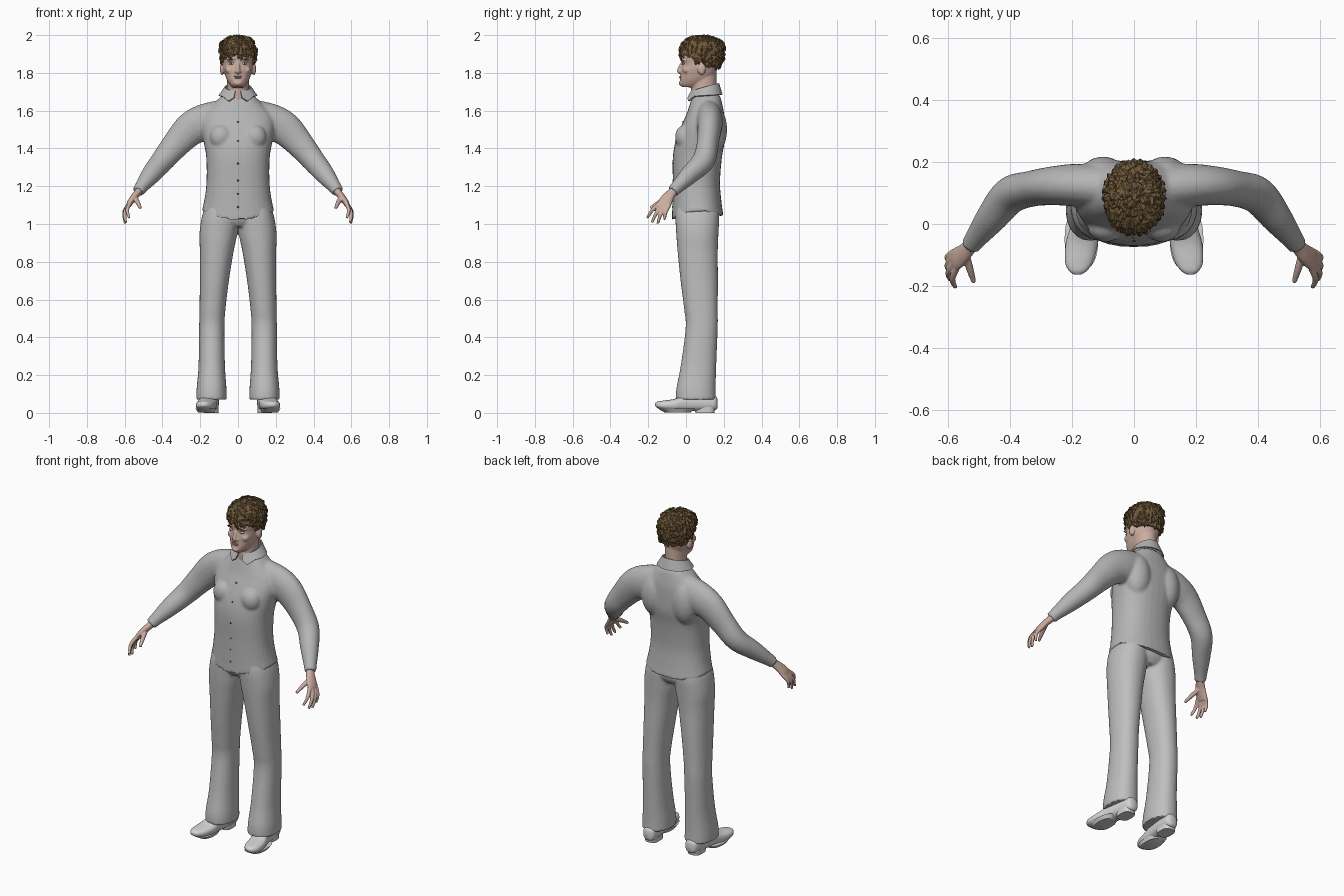
import bpy, bmesh, math, random
from mathutils import Vector, Matrix

if "Cube" in bpy.data.objects:
    bpy.data.objects.remove(bpy.data.objects["Cube"])
random.seed(4)


def mat(name, *rgb):
    m = bpy.data.materials.new(name)
    m.diffuse_color = (*rgb, 1)
    m.use_nodes = True
    m.node_tree.nodes["Principled BSDF"].inputs["Base Color"].default_value = m.diffuse_color
    return m


SHIRT = mat("shirt grey", .46, .46, .46)
TROUSER = mat("trouser grey", .52, .52, .52)
SHOE = mat("shoe white", .66, .66, .66)
SKIN = mat("skin", .60, .42, .35)
HAIR = mat("hair brown", .17, .105, .045)
LIP = mat("lip", .42, .25, .22)
EYE = mat("eye white", .62, .62, .62)
DARK = mat("dark grey", .12, .11, .10)


def spline(st, k=5):
    """Catmull-Rom through tuples of numbers."""
    out = []
    for i in range(len(st) - 1):
        a, b, c, d = st[max(i - 1, 0)], st[i], st[i + 1], st[min(i + 2, len(st) - 1)]
        for j in range(k):
            t = j / k
            out.append([.5 * (2 * q + (r - p) * t + (2 * p - 5 * q + 4 * r - s) * t * t
                              + (3 * q - p - 3 * r + s) * t ** 3) for p, q, r, s in zip(a, b, c, d)])
    return out + [list(st[-1])]


def ring(c, u, v, e=2.0, n=32):
    pts = []
    for i in range(n):
        a = 2 * math.pi * i / n
        x, y = math.cos(a), math.sin(a)
        pts.append(Vector(c) + u * math.copysign(abs(x) ** (2 / e), x)
                   + v * math.copysign(abs(y) ** (2 / e), y))
    return pts


def skin(bm, rings, mirror=False):
    """Closed skin over rings, optionally with its mirror image."""
    for s in ((1, -1) if mirror else (1,)):
        vs = [[bm.verts.new((p.x * s, p.y, p.z)) for p in r] for r in rings]
        new = []
        for a, b in zip(vs, vs[1:]):
            n = len(a)
            new += [bm.faces.new((a[i], a[(i + 1) % n], b[(i + 1) % n], b[i])) for i in range(n)]
        new += [bm.faces.new(vs[0]), bm.faces.new(vs[-1])]
        bmesh.ops.recalc_face_normals(bm, faces=new)


def upright(st, e=2.0, k=5):
    """Horizontal rings from (z, cx, cy, rx, ry)."""
    return [ring((x, y, z), Vector((rx, 0, 0)), Vector((0, ry, 0)), e) for z, x, y, rx, ry in spline(st, k)]


def profile(st, e=2.2, k=5):
    """Horizontal rings from (z, half width, front y, back y)."""
    return upright([(z, 0, (f + b) / 2, w, (b - f) / 2) for z, w, f, b in st], e, k)


def tube(st, hint=(0, 1, 0), k=5, n=20):
    """Rings across a path of (x, y, z, radius along hint, other radius)."""
    s = spline(st, k)
    p = [Vector(q[:3]) for q in s]
    out = []
    for i, q in enumerate(s):
        t = (p[min(i + 1, len(p) - 1)] - p[max(i - 1, 0)]).normalized()
        h = Vector(hint)
        u = (h - t * h.dot(t)).normalized()
        out.append(ring(p[i], u * q[3], t.cross(u) * q[4], 2, n))
    return out


def blob(bm, c, r, mirror=False, sub=3):
    for s in ((1, -1) if mirror else (1,)):
        m = Matrix.Translation((c[0] * s, c[1], c[2])) @ Matrix.Diagonal((*r, 1))
        bmesh.ops.create_icosphere(bm, subdivisions=sub, radius=1, matrix=m)


def finish(name, bm, m, voxel=0, relax=3, angle=45, solid=0):
    me = bpy.data.meshes.new(name)
    bm.to_mesh(me)
    bm.free()
    me.materials.append(m)
    ob = bpy.data.objects.new(name, me)
    bpy.context.collection.objects.link(ob)
    bpy.ops.object.select_all(action='DESELECT')
    bpy.context.view_layer.objects.active = ob
    ob.select_set(True)
    if voxel:
        r = ob.modifiers.new("Merge", 'REMESH')
        r.mode, r.voxel_size = 'VOXEL', voxel
        s = ob.modifiers.new("Relax", 'SMOOTH')
        s.factor, s.iterations = .5, relax
    if solid:
        s = ob.modifiers.new("Thickness", 'SOLIDIFY')
        s.thickness, s.offset = solid, 0
    if voxel or solid:
        bpy.ops.object.convert(target='MESH')
    if angle:
        bpy.ops.object.shade_smooth_by_angle(angle=math.radians(angle))
    return bpy.context.view_layer.objects.active


# Shirt: torso with curved hem, sleeves, chest and shoulder blades
bm = bmesh.new()
torso = upright([(1.07, 0, .062, .192, .137), (1.13, 0, .058, .178, .13), (1.22, 0, .055, .167, .125),
                 (1.35, 0, .06, .168, .13), (1.44, 0, .075, .183, .13), (1.52, 0, .09, .195, .115),
                 (1.58, 0, .102, .18, .1), (1.63, 0, .106, .135, .087), (1.67, 0, .108, .095, .075),
                 (1.69, 0, .11, .07, .06)], 2.3)
for r in torso:
    for p in r:
        d = (p.y - .06) / .137
        p.z -= (.05 if d < 0 else .03) * d * d * max(0, (1.2 - p.z) / .13)
skin(bm, torso)
skin(bm, tube([(.05, .115, 1.58, .07, .085), (.17, .125, 1.54, .07, .098), (.25, .124, 1.503, .064, .09),
               (.33, .114, 1.42, .058, .074), (.4, .092, 1.335, .06, .062), (.46, .02, 1.262, .05, .052),
               (.51, -.045, 1.198, .036, .036), (.528, -.07, 1.172, .032, .032)]), True)
blob(bm, (.09, -.008, 1.46), (.06, .05, .065), True)
blob(bm, (.1, .145, 1.5), (.08, .073, .13), True)
shirt = finish("shirt", bm, SHIRT, .008, 4)

# Collar, open at the throat with pointed tips
bm = bmesh.new()
rows = []
for i in range(41):
    a = math.radians(-168 + 336 * i / 40)
    f = (1 - math.cos(a)) / 2
    tip = max(0, 1 - abs(abs(a) - 2.62) / .4)
    row = []
    for t in (0, .5, 1):
        z = (1.745 - .042 * f) * (1 - t) + (1.685 - .012 * f - .025 * tip) * t
        rx, ry = .067 + .033 * t, .072 + .018 * t + .008 * tip * t
        row.append(bm.verts.new((math.sin(a) * rx, .1 + math.cos(a) * ry, z)))
    rows.append(row)
for a, b in zip(rows, rows[1:]):
    for j in range(2):
        bm.faces.new((a[j], a[j + 1], b[j + 1], b[j]))
finish("collar", bm, SHIRT, solid=.007)

# Buttons down the front
bpy.context.view_layer.update()
bm = bmesh.new()
for z in (1.09, 1.16, 1.23, 1.32, 1.44, 1.54):
    hit, loc, nor, _ = shirt.ray_cast((.001, -1, z), (0, 1, 0))
    if hit:
        blob(bm, (0, loc.y, z), (.005, .003, .005), sub=2)
finish("buttons", bm, DARK)

# Trousers: two flared legs joined at the hips
bm = bmesh.new()
skin(bm, upright([(.07, .14, .052, .081, .106), (.13, .14, .053, .079, .104), (.25, .139, .066, .07, .094),
                  (.45, .139, .083, .067, .085), (.55, .135, .079, .069, .089), (.7, .125, .07, .077, .099),
                  (.85, .113, .062, .089, .106), (.95, .104, .06, .1, .112), (1.04, .095, .06, .096, .116),
                  (1.1, .09, .06, .08, .11)], 2.2), True)
skin(bm, upright([(.985, 0, .06, .1, .09), (1.03, 0, .06, .17, .115), (1.1, 0, .06, .16, .11)]))
finish("trousers", bm, TROUSER, .008, 4)

# Shoes: upper, and a sole with a heel block
bm = bmesh.new()
st = [(.166, .14, .05, .018, .025), (.15, .14, .053, .037, .04), (.08, .146, .056, .044, .046),
      (0, .157, .052, .046, .043), (-.06, .168, .042, .052, .032), (-.12, .177, .041, .046, .024),
      (-.15, .181, .043, .03, .017), (-.163, .182, .044, .012, .008)]
skin(bm, [ring((x, y, z), Vector((rx, 0, 0)), Vector((0, 0, rz)), 2.5) for y, x, z, rx, rz in spline(st)], True)
finish("shoes", bm, SHOE, angle=60)
bm = bmesh.new()
skin(bm, upright([(0, .142, .1, .038, .05), (.03, .142, .1, .04, .055)], 3, 1), True)
skin(bm, upright([(.003, .168, -.045, .044, .07), (.022, .17, -.05, .054, .098)], 2.4, 1), True)
finish("soles", bm, SHOE, angle=40)

# Hands: palm, four fingers and thumb
bm = bmesh.new()
skin(bm, tube([(.515, -.05, 1.192, .024, .02), (.53, -.073, 1.167, .025, .02), (.55, -.094, 1.143, .031, .018),
               (.572, -.112, 1.112, .037, .016), (.583, -.119, 1.09, .033, .011)]), True)
for a, b in (((.573, -.143, 1.108), (.576, -.205, 1.032)), ((.581, -.126, 1.1), (.594, -.18, 1.008)),
             ((.584, -.108, 1.097), (.597, -.15, 1.002)), ((.582, -.09, 1.098), (.599, -.115, 1.022))):
    mid = [(p + q) / 2 + o for p, q, o in zip(a, b, (.012, -.004, .004))]
    skin(bm, tube([(*a, .011, .011), (*mid, .01, .01), (*b, .007, .007)], n=12), True)
skin(bm, tube([(.545, -.095, 1.14, .014, .014), (.53, -.145, 1.112, .012, .012),
               (.517, -.188, 1.085, .008, .008)], (0, 0, 1), n=12), True)
finish("hands", bm, SKIN, .0042, 2)

# Head with neck, nose, brow, cheeks and ears
bm = bmesh.new()
skin(bm, profile([(1.724, .03, -.02, .06), (1.74, .045, -.031, .1), (1.765, .06, -.032, .135),
                  (1.79, .069, -.029, .155), (1.82, .077, -.027, .165), (1.85, .08, -.021, .175),
                  (1.88, .083, -.026, .182), (1.92, .082, -.02, .18), (1.95, .072, 0, .165),
                  (1.975, .045, .04, .13), (1.985, .015, .07, .1)]))
skin(bm, upright([(1.62, 0, .1, .064, .07), (1.7, 0, .095, .058, .068), (1.8, 0, .095, .058, .066)]))
skin(bm, tube([(0, -.014, 1.862, .009, .008), (0, -.026, 1.835, .01, .012), (0, -.036, 1.81, .011, .012),
               (0, -.03, 1.799, .008, .008)], (1, 0, 0), n=12))
blob(bm, (.011, -.027, 1.807), (.009, .011, .008), True)
blob(bm, (.033, -.012, 1.868), (.026, .014, .007), True)
blob(bm, (.045, .005, 1.815), (.022, .022, .02), True)
blob(bm, (0, -.026, 1.745), (.022, .013, .013))
blob(bm, (.084, .083, 1.82), (.012, .021, .032), True)
finish("head", bm, SKIN, .005, 2)

# Eyes, irises, brows and lips
bm = bmesh.new()
blob(bm, (.035, -.0145, 1.85), (.014, .007, .0065), True)
finish("eyes", bm, EYE)
bm = bmesh.new()
blob(bm, (.035, -.019, 1.85), (.005, .0035, .005), True, 2)
finish("irises", bm, DARK)
bm = bmesh.new()
blob(bm, (.036, -.0225, 1.872), (.02, .005, .003), True)
finish("eyebrows", bm, HAIR)
bm = bmesh.new()
blob(bm, (0, -.029, 1.781), (.022, .007, .0035))
blob(bm, (0, -.029, 1.774), (.019, .007, .0045))
finish("lips", bm, LIP)

# Hair: rough cap covered in short swept locks
bm = bmesh.new()
cap = profile([(1.83, .079, .05, .178), (1.86, .086, .0, .19), (1.89, .09, -.026, .198),
               (1.93, .091, -.03, .2), (1.96, .082, -.016, .19), (1.982, .058, .02, .158),
               (1.992, .02, .065, .11)], 2.1, 3)
core = Vector((0, .09, 1.88))
for r in cap:
    for p in r:
        p += (p - core).normalized() * random.uniform(-.005, .005)
skin(bm, cap)
crown = Vector((0, .13, 2.0))
for r in cap[1:]:
    for p in random.sample(r, 16):
        if p.z < 1.885 and p.y < .05:
            continue
        out = (p - core).normalized()
        flow = p - crown + Vector([random.uniform(-.05, .05) for _ in range(3)])
        flow = (flow - out * flow.dot(out)).normalized()
        side = out.cross(flow) * random.uniform(.007, .012)
        ln = random.uniform(.018, .034)
        base, mid = p - flow * ln * .4, p + flow * ln * .3 + out * .003
        tip = p + flow * ln * .8 - out * .002
        skin(bm, [ring(base, side, out * .004, n=4), ring(mid, side * .9, out * .006, n=4),
                  ring(tip, side * .15, out * .002, n=4)])
finish("hair", bm, HAIR, angle=0)
